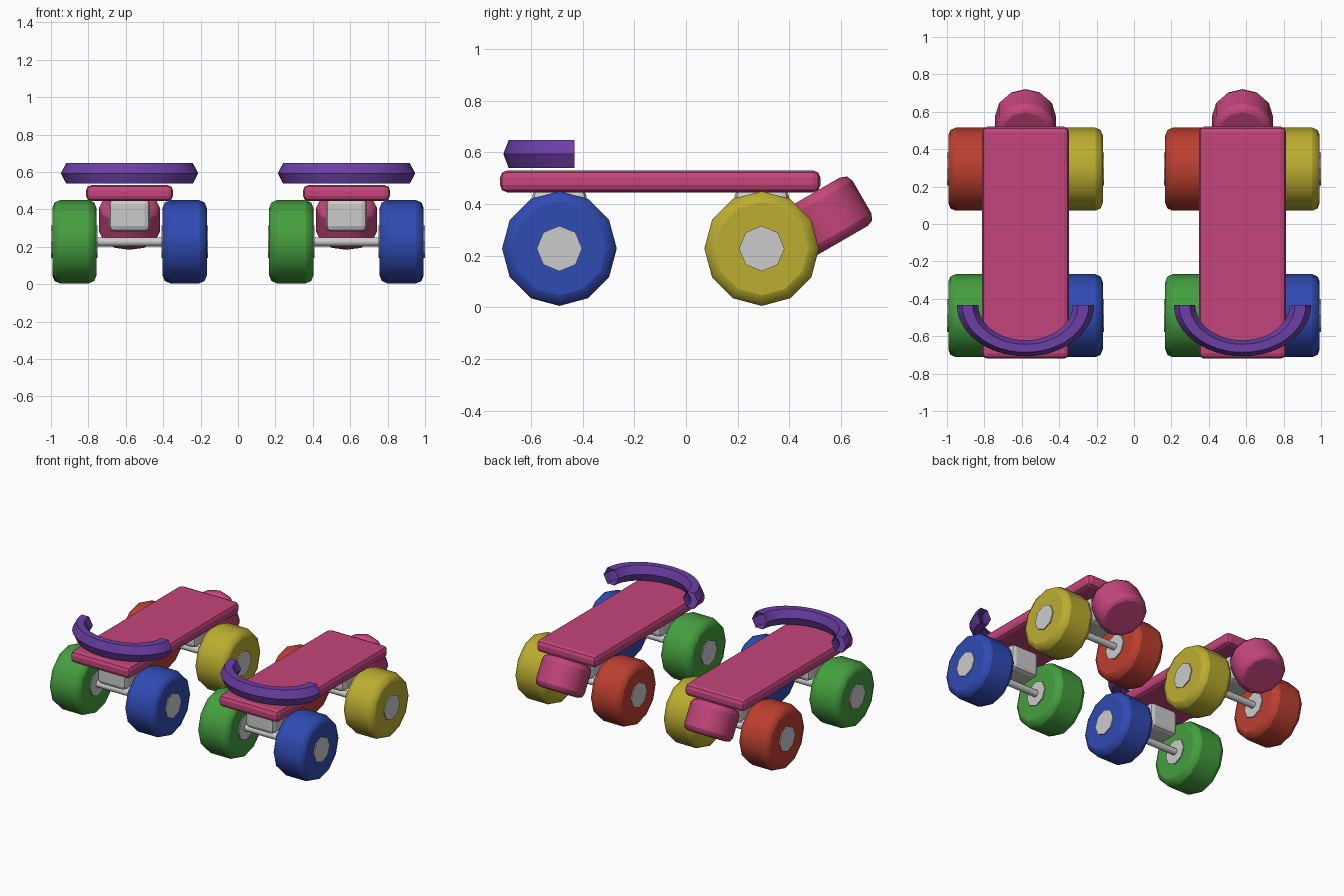
import bpy, bmesh
from math import pi, cos, sin, radians

if "Cube" in bpy.data.objects:
    bpy.data.objects.remove(bpy.data.objects["Cube"])


def colour(name, rgb):
    m = bpy.data.materials.new(name)
    m.diffuse_color = (*rgb, 1)
    m.use_nodes = True
    m.node_tree.nodes["Principled BSDF"].inputs["Base Color"].default_value = m.diffuse_color
    return m


PINK = colour("pink", (0.55, 0.06, 0.20))
PURPLE = colour("purple", (0.15, 0.05, 0.38))
RED = colour("red", (0.50, 0.05, 0.03))
YELLOW = colour("yellow", (0.50, 0.42, 0.03))
GREEN = colour("green", (0.06, 0.35, 0.05))
BLUE = colour("blue", (0.03, 0.07, 0.45))


def finish(ob, name, mat=None, bevel=0, segments=2):
    ob.name = name
    if mat:
        ob.data.materials.append(mat)
    if bevel:
        b = ob.modifiers.new("bevel", 'BEVEL')
        b.width, b.segments = bevel, segments
        b.limit_method, b.angle_limit = 'ANGLE', radians(50)
    return ob


def box(name, loc, size, mat=None, bevel=0, segments=2):
    bpy.ops.mesh.primitive_cube_add(size=1, location=loc)
    ob = bpy.context.object
    ob.scale = size
    bpy.ops.object.transform_apply(location=False, rotation=False, scale=True)
    return finish(ob, name, mat, bevel, segments)


def cylinder(name, loc, r, length, rot, sides, mat=None, bevel=0):
    bpy.ops.mesh.primitive_cylinder_add(vertices=sides, radius=r, depth=length,
                                        location=loc, rotation=rot)
    bpy.ops.object.shade_smooth_by_angle(angle=radians(35))
    return finish(bpy.context.object, name, mat, bevel)


def strap(name, loc, mat):
    # open half ring with a six-sided section, flattened front to back
    bm = bmesh.new()
    n, k = 24, 6
    rings = []
    for i in range(n + 1):
        a = pi + pi * i / n
        ring = []
        for j in range(k):
            t = 2 * pi * j / k
            r = 0.31 + 0.057 * cos(t)
            ring.append(bm.verts.new((r * cos(a), 0.75 * r * sin(a), 0.0635 * sin(t))))
        rings.append(ring)
    for p, q in zip(rings, rings[1:]):
        for j in range(k):
            bm.faces.new((p[j], q[j], q[(j + 1) % k], p[(j + 1) % k]))
    bmesh.ops.recalc_face_normals(bm, faces=bm.faces)
    me = bpy.data.meshes.new(name)
    bm.to_mesh(me)
    bm.free()
    ob = bpy.data.objects.new(name, me)
    ob.location = loc
    bpy.context.collection.objects.link(ob)
    bpy.context.view_layer.objects.active = ob
    bpy.ops.object.select_all(action='DESELECT')
    ob.select_set(True)
    bpy.ops.object.shade_smooth_by_angle(angle=radians(35))
    return finish(ob, name, mat)


AXLE_Z = 0.227
ACROSS = (0, pi / 2, 0)

for side, cx in (("left", -0.58), ("right", 0.58)):
    # deck, toe strap and tilted stopper
    box(f"{side}_deck", (cx, -0.10, 0.487), (0.465, 1.24, 0.085), PINK, 0.028)
    strap(f"{side}_toe_strap", (cx, -0.432, 0.593), PURPLE)
    cylinder(f"{side}_stopper", (cx, 0.54, 0.345), 0.163, 0.216,
             (radians(30), 0, 0), 12, PINK, 0.035)

    # axle assemblies with two wheels each
    for end, y, mats in (("front", -0.49, (GREEN, BLUE)), ("back", 0.293, (RED, YELLOW))):
        tag = f"{side}_{end}"
        box(f"{tag}_mount", (cx, y, 0.37), (0.22, 0.21, 0.18), None, 0.03)
        cylinder(f"{tag}_axle", (cx, y, AXLE_Z), 0.024, 0.60, ACROSS, 12)
        for s, mat in zip((-1, 1), mats):
            loc = (cx + s * 0.295, y, AXLE_Z)
            cylinder(f"{tag}_wheel_{s}", loc, 0.222, 0.236, ACROSS, 12, mat, 0.04)
            cylinder(f"{tag}_hub_{s}", loc, 0.088, 0.25, ACROSS, 8)
